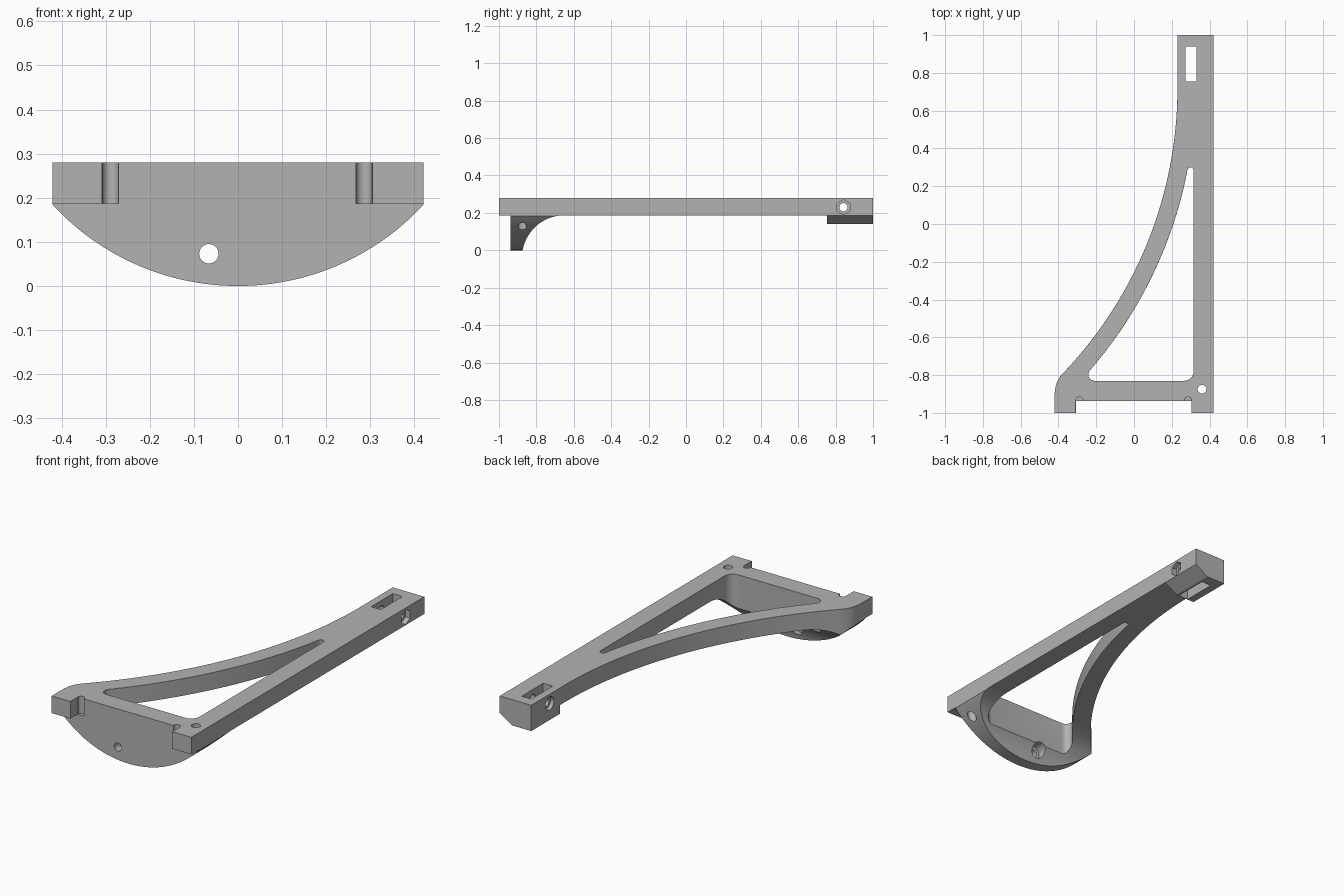
import bpy, bmesh, math
from mathutils import Vector

cube = bpy.data.objects.get("Cube")
if cube:
    bpy.data.objects.remove(cube, do_unlink=True)

TOP, UNDER, FRONT = 0.28, 0.187, -0.937   # plate top, plate underside, notch face


def arc(cx, cy, r, a0, a1, n):
    """Points along a circular arc, angles in degrees."""
    angles = [math.radians(a0 + (a1 - a0) * i / n) for i in range(n + 1)]
    return [(cx + r * math.cos(a), cy + r * math.sin(a)) for a in angles]


def prism(name, points, axis, lo, hi):
    """Extrude a closed 2D profile along an axis."""
    place = {"x": lambda p, t: (t, p[0], p[1]),
             "y": lambda p, t: (p[0], t, p[1]),
             "z": lambda p, t: (p[0], p[1], t)}[axis]
    bm = bmesh.new()
    face = bm.faces.new([bm.verts.new(place(p, lo)) for p in points])
    shift = Vector(place((0, 0), hi - lo))
    new = bmesh.ops.extrude_face_region(bm, geom=[face], use_keep_orig=True)["geom"]
    bmesh.ops.translate(bm, vec=shift, verts=[v for v in new if isinstance(v, bmesh.types.BMVert)])
    bmesh.ops.recalc_face_normals(bm, faces=bm.faces)
    mesh = bpy.data.meshes.new(name)
    bm.to_mesh(mesh)
    bm.free()
    obj = bpy.data.objects.new(name, mesh)
    bpy.context.collection.objects.link(obj)
    return obj


def combine(body, tool, operation):
    """Apply a boolean and discard its tool."""
    tool.hide_render = True
    mod = body.modifiers.new("cut", "BOOLEAN")
    mod.operation, mod.solver, mod.object = operation, "EXACT", tool
    bpy.context.view_layer.objects.active = body
    bpy.ops.object.modifier_apply(modifier=mod.name)
    bpy.data.objects.remove(tool, do_unlink=True)


def cut(body, points, axis, lo, hi):
    combine(body, prism("cutter", points, axis, lo, hi), "DIFFERENCE")


def circle(cx, cy, r, n=32):
    return arc(cx, cy, r, 0, 360, n)[:-1]


# Bracket outline: straight rail, sweeping arm and two front ears
sweep_x, sweep_y = -1.955, 0.72
outline = [(0.42, -1), (0.42, 1), (0.23, 1)]
outline += arc(sweep_x, sweep_y, 2.185, 0, -44, 40)
outline += [(-0.402, -0.825), (-0.414, -0.855), (-0.42, -0.895), (-0.42, -1),
            (-0.308, -1), (-0.308, FRONT), (0.305, FRONT), (0.305, -1)]
bracket = prism("bracket", outline, "z", -0.05, TOP)

# Triangular opening with rounded corners
opening = arc(0.265, -0.78, 0.05, -90, 0, 10)
opening += arc(0.299, 0.284, 0.016, 0, 165, 10)
opening += arc(sweep_x, sweep_y, 2.28, -11.5, -41, 36)
opening += arc(-0.21, -0.798, 0.032, 150, 270, 8)
cut(bracket, opening, "z", -0.2, 0.5)

# Corner reliefs beside the ears
for x in (-0.289, 0.286):
    cut(bracket, circle(x, -0.934, 0.0185, 24), "z", UNDER, 0.5)

# Chamfer around the top rim
bm = bmesh.new()
bm.from_mesh(bracket.data)
bm.normal_update()
rim = [e for e in bm.edges if len(e.link_faces) == 2
       and all(v.co.z > TOP - 0.001 for v in e.verts)
       and e.calc_face_angle(0) > 1]
bmesh.ops.bevel(bm, geom=rim, offset=0.005, offset_type="OFFSET", segments=1,
                affect="EDGES", clamp_overlap=True)
bm.to_mesh(bracket.data)
bm.free()

# Side shape: flat plate, hollow-backed apron and rear foot
side = [(-1.1, 0.4), (-1.1, UNDER), (FRONT, UNDER), (FRONT, -0.02), (-0.876, -0.02)]
side += arc(-0.65, -0.04, 0.227, 170, 90, 24)
side += [(0.753, UNDER), (0.753, 0.14), (1.1, 0.14), (1.1, 0.4)]
combine(bracket, prism("side_shape", side, "x", -1, 1), "INTERSECT")

# Round lower edge of the apron
half = math.degrees(math.asin(0.43 / 0.572))
belly = arc(0, 0.572, 0.572, -90 - half, -90 + half, 64)
belly += [(0.6, 0.2), (0.6, 0.5), (-0.6, 0.5), (-0.6, 0.2)]
combine(bracket, prism("belly_shape", belly, "y", -1.2, 1.2), "INTERSECT")

# Sloped outer side of the foot
cut(bracket, [(0.265, 0.09), (0.5, 0.237), (0.5, 0.05)], "y", 0.7, 1.1)

# Rear slot, cross bolt hole, nut pocket and bolt head recess
cut(bracket, [(0.272, 0.755), (0.33, 0.755), (0.33, 0.94), (0.272, 0.94)], "z", 0, 0.5)
cut(bracket, circle(0.842, 0.23, 0.022), "x", 0.1, 0.6)
cut(bracket, arc(0.842, 0.23, 0.04, 30, 330, 5), "x", 0.392, 0.6)
cut(bracket, circle(0.842, 0.23, 0.036), "x", 0.1, 0.25)

# Vertical corner hole, apron hole and its rear recess
cut(bracket, circle(0.36, -0.875, 0.023), "z", -0.2, 0.5)
cut(bracket, circle(-0.066, 0.073, 0.022), "y", -1.1, -0.7)
cut(bracket, circle(-0.066, 0.073, 0.04), "y", -0.89, -0.7)

# Single grey finish
grey = bpy.data.materials.new("plain_grey")
grey.use_nodes = True
colour = (0.45, 0.45, 0.45, 1)
grey.diffuse_color = colour
grey.node_tree.nodes["Principled BSDF"].inputs["Base Color"].default_value = colour
bracket.data.materials.clear()
bracket.data.materials.append(grey)

bpy.ops.object.select_all(action="DESELECT")
bracket.select_set(True)
bpy.context.view_layer.objects.active = bracket
bpy.ops.object.shade_smooth_by_angle(angle=math.radians(30))
